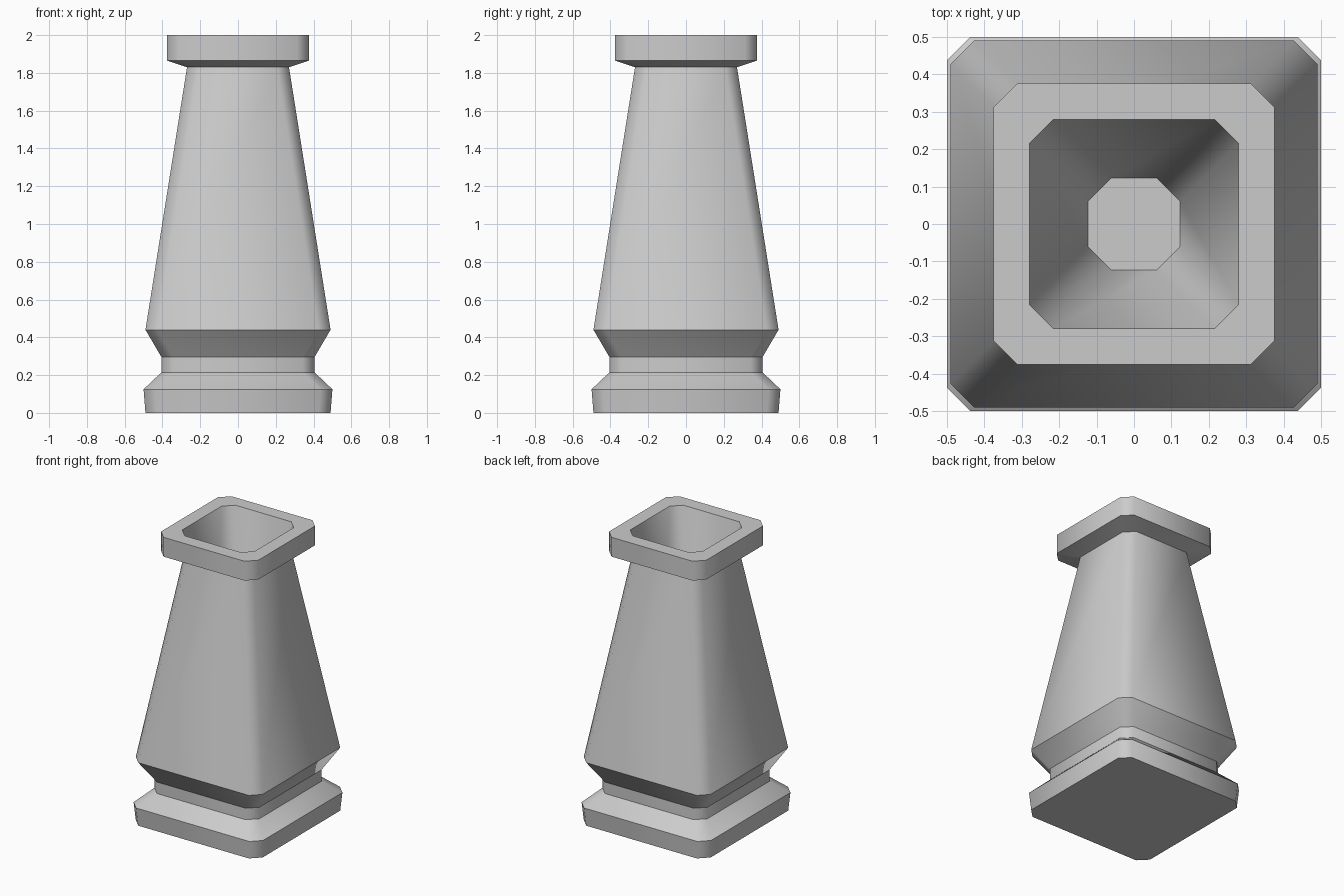
import bpy, bmesh

if "Cube" in bpy.data.objects:
    bpy.data.objects.remove(bpy.data.objects["Cube"])

CUT = 0.0625  # constant corner chamfer

# (half width, z) from base, over the rim, down into the hollow
PROFILE = [
    (0.49, 0.0), (0.50, 0.125), (0.405, 0.215), (0.405, 0.295),
    (0.49, 0.44), (0.27, 1.83), (0.375, 1.865), (0.375, 2.0),
    (0.279, 2.0), (0.123, 1.25),
]


def ring(bm, h, z):
    """Square section with chamfered corners, counter-clockwise."""
    k = h - CUT
    pts = [(h, -k), (h, k), (k, h), (-k, h), (-h, k), (-h, -k), (-k, -h), (k, -h)]
    return [bm.verts.new((x, y, z)) for x, y in pts]


bm = bmesh.new()
rings = [ring(bm, h, z) for h, z in PROFILE]

# Walls between neighbouring sections
for a, b in zip(rings, rings[1:]):
    for i in range(8):
        j = (i + 1) % 8
        bm.faces.new((a[i], a[j], b[j], b[i]))

# Underside and hollow floor
bm.faces.new(list(reversed(rings[0])))
bm.faces.new(rings[-1])

# Smooth round the corners, crisp along the horizontal breaks
for f in bm.faces:
    f.smooth = True
for e in bm.edges:
    a, b = e.verts
    e.smooth = abs(a.co.z - b.co.z) > 1e-5

mesh = bpy.data.meshes.new("pedestal_pot")
bm.to_mesh(mesh)
bm.free()
pot = bpy.data.objects.new("pedestal_pot", mesh)
bpy.context.collection.objects.link(pot)
